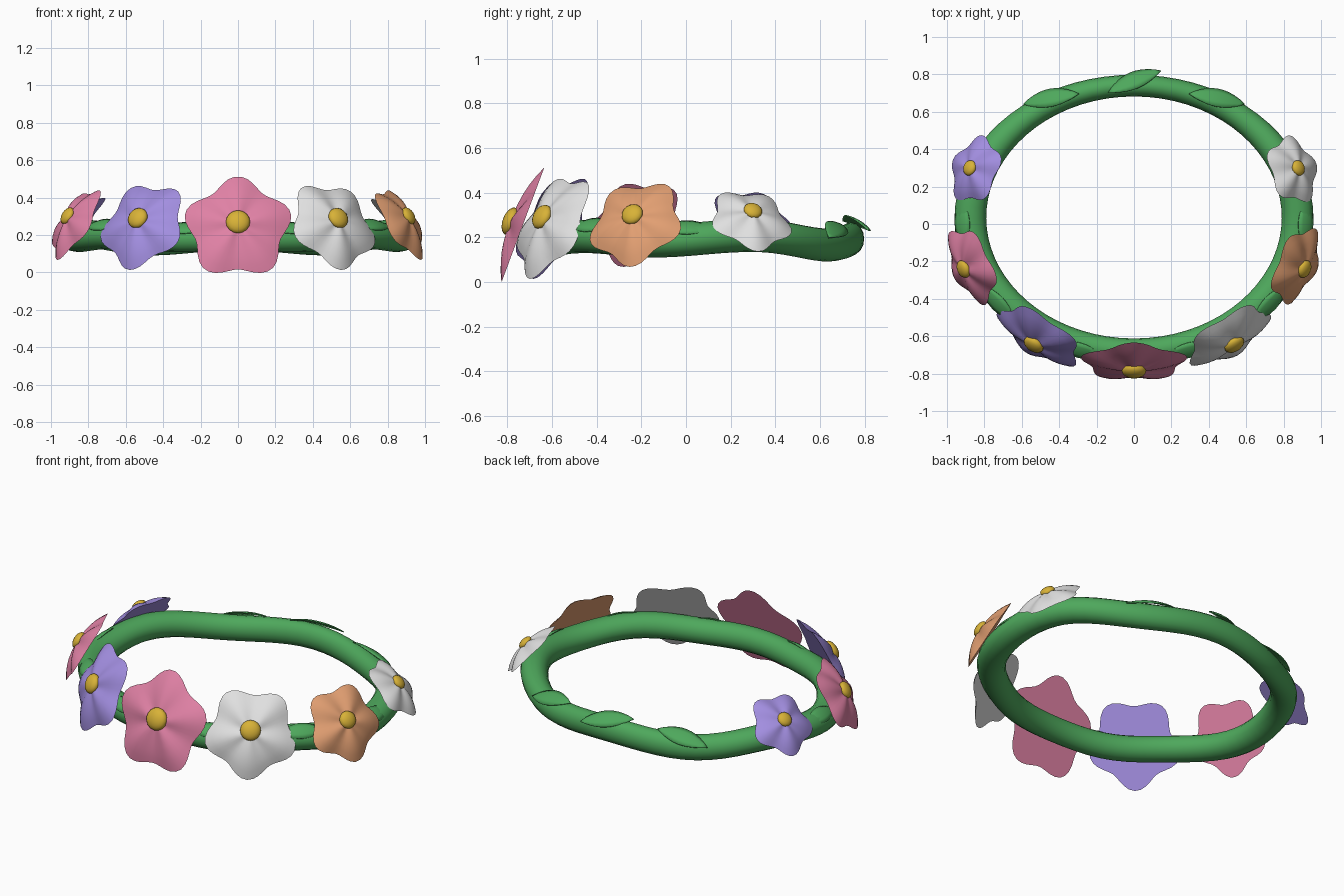
import bpy, bmesh, math
from mathutils import Vector, Matrix

if "Cube" in bpy.data.objects:
    bpy.data.objects.remove(bpy.data.objects["Cube"])


def material(name, rgb):
    m = bpy.data.materials.new(name)
    lin = [((c / 255 + 0.055) / 1.055) ** 2.4 for c in rgb]
    m.diffuse_color = (*lin, 1)
    m.use_nodes = True
    m.node_tree.nodes["Principled BSDF"].inputs["Base Color"].default_value = m.diffuse_color
    return m


GREEN = material("stem_green", (78, 168, 92))
PINK = material("petal_pink", (224, 129, 165))
PURPLE = material("petal_purple", (162, 142, 224))
WHITE = material("petal_white", (224, 224, 224))
ORANGE = material("petal_orange", (226, 159, 114))
YELLOW = material("centre_yellow", (216, 178, 55))


def make(name, bm, mat, matrix=None, angle=50):
    bmesh.ops.recalc_face_normals(bm, faces=bm.faces)
    me = bpy.data.meshes.new(name)
    bm.to_mesh(me)
    bm.free()
    me.materials.append(mat)
    ob = bpy.data.objects.new(name, me)
    bpy.context.collection.objects.link(ob)
    if matrix:
        ob.matrix_world = matrix
    bpy.ops.object.select_all(action='DESELECT')
    ob.select_set(True)
    bpy.context.view_layer.objects.active = ob
    bpy.ops.object.shade_smooth_by_angle(angle=math.radians(angle))
    return ob


def frame(pos, x_dir, normal):
    """Matrix with local z along the normal and local x near x_dir."""
    n = Vector(normal).normalized()
    x = Vector(x_dir)
    x = (x - n * x.dot(n)).normalized()
    y = n.cross(x)
    return Matrix.Translation(pos) @ Matrix((x, y, n)).transposed().to_4x4()


# Ring stem: gently waving oval, angle 0 is the front; (angle, height)
WAVE = [(0, .19), (20, .183), (47, .203), (76, .183), (112, .208), (148, .165), (180, .193)]


def ring(a):
    """Centre, outward direction and both tube radii at an angle in degrees."""
    d = abs((a + 180) % 360 - 180)
    for (a0, z0), (a1, z1) in zip(WAVE, WAVE[1:]):
        if a0 <= d <= a1:
            z = z0 + (z1 - z0) * (1 - math.cos(math.pi * (d - a0) / (a1 - a0))) / 2
    r = math.radians(a)
    s, c = math.sin(r), math.cos(r)
    out = Vector((s / .875, -c / .71, 0)).normalized()
    rh = .063 + .022 * s * s + .005 * c
    return Vector((.875 * s, .03 - .71 * c, z)), out, rh, .074


bm = bmesh.new()
SEG, SIDES = 72, 16
loops = []
for i in range(SEG):
    p, out, rh, rv = ring(i * 360 / SEG)
    loops.append([bm.verts.new(p + out * rh * math.cos(2 * math.pi * j / SIDES)
                               + Vector((0, 0, rv * math.sin(2 * math.pi * j / SIDES))))
                  for j in range(SIDES)])
for i in range(SEG):
    a, b = loops[i], loops[(i + 1) % SEG]
    for j in range(SIDES):
        k = (j + 1) % SIDES
        bm.faces.new((a[j], b[j], b[k], a[k]))
make("ring_stem", bm, GREEN)


# Flowers: five-lobed domed plate with a flat back, and a rounded centre
def flower(name, pos, normal, radius, phase, mat, dome):
    n = Vector(normal).normalized()
    m = frame(Vector(pos), Vector((0, 0, 1)).cross(n), n)
    bm = bmesh.new()
    count, steps = 50, 6
    height = dome * radius
    top = bm.verts.new((0, 0, height))
    prev = None
    for s in range(1, steps + 1):
        t = s / steps
        row = []
        for i in range(count):
            f = 2 * math.pi * i / count
            lobe = math.cos(5 * (f - math.radians(phase)))
            r = radius * t * (1 - .1 * t * (1 - lobe))
            z = height * (1 - t ** 2.4) - .05 * radius * (1 - lobe) * t * (1 - t) * 2
            row.append(bm.verts.new((r * math.cos(f), r * math.sin(f), z)))
        for i in range(count):
            k = (i + 1) % count
            if prev:
                bm.faces.new((prev[i], row[i], row[k], prev[k]))
            else:
                bm.faces.new((top, row[i], row[k]))
        prev = row
    bm.faces.new(prev[::-1])
    make(name + "_petals", bm, mat, m, 40)
    bm = bmesh.new()
    bmesh.ops.create_uvsphere(bm, u_segments=16, v_segments=10, radius=.22 * radius)
    bmesh.ops.scale(bm, vec=(1, 1, .55), verts=bm.verts)
    make(name + "_centre", bm, YELLOW,
         m @ Matrix.Translation((0, .05 * radius, height * .97)))


flower("front_flower", (0, -.737, .237), (0, -.94, .35), .295, 90, PINK, .2)
for side, label, cols in ((1, "right", (WHITE, ORANGE, WHITE)),
                          (-1, "left", (PURPLE, PINK, PURPLE))):
    flower(label + "_large_flower", (side * .506, -.597, .25),
           (side * .48, -.76, .42), .262, 50, cols[0], .27)
    flower(label + "_medium_flower", (side * .868, -.222, .262),
           (side * .8, -.34, .50), .226, 60, cols[1], .28)
    flower(label + "_small_flower", (side * .848, .289, .275),
           (side * .68, .24, .68), .192, 50, cols[2], .29)


# Leaves: pointed, slightly arched thin blades
def leaf(name, pos, direction, normal, length=.31, width=.11):
    bm = bmesh.new()
    rows = []
    for i in range(11):
        u = i / 10
        w = width / 2 * math.sin(math.pi * u) ** .85 if 0 < i < 10 else .001
        rows.append([bm.verts.new((length * (u - .5), w * v,
                                   -.1 * (u - .5) ** 2 - .01 * v * v * math.sin(math.pi * u)))
                     for v in (-1, -.5, 0, .5, 1)])
    for a, b in zip(rows, rows[1:]):
        for j in range(4):
            bm.faces.new((a[j], b[j], b[j + 1], a[j + 1]))
    ob = make(name, bm, GREEN, frame(Vector(pos), direction, normal))
    sol = ob.modifiers.new("thickness", 'SOLIDIFY')
    sol.thickness = .006


leaf("back_middle_leaf", (0, .775, .275), (.3, .13, -.04), (-.1, .55, .83))
for side, label in ((1, "right"), (-1, "left")):
    leaf(label + "_back_leaf", (side * .45, .68, .25), (1, -side * .08, 0),
         (side * .25, .45, .85))
    for a, part in ((19, "front"), (53, "middle"), (88, "side")):
        p, out, rh, rv = ring(side * a)
        p = p + out * rh * .6 + Vector((0, 0, rv * .87))
        leaf(label + "_" + part + "_leaf", p, Vector((0, 0, 1)).cross(out),
             out * .6 + Vector((0, 0, .8)), .26, .1)
